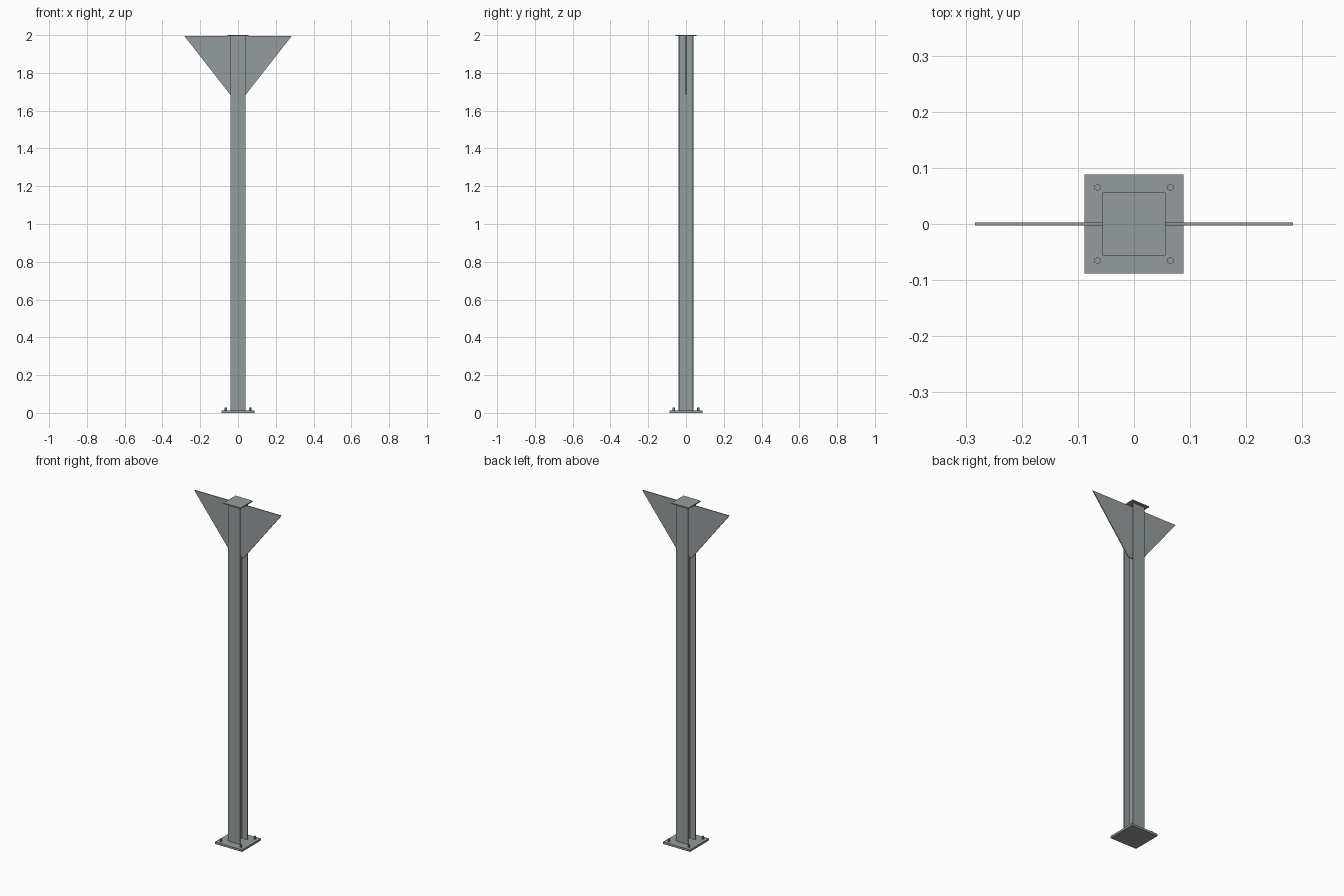
import bpy, bmesh, math

if "Cube" in bpy.data.objects:
    bpy.data.objects.remove(bpy.data.objects["Cube"])

steel = bpy.data.materials.new("steel_grey")
steel.diffuse_color = (0.30, 0.33, 0.34, 1)
steel.use_nodes = True
steel.node_tree.nodes["Principled BSDF"].inputs["Base Color"].default_value = steel.diffuse_color

BASE_T, CAP_T = 0.012, 0.006      # plate thicknesses
HALF, FLANGE, WEB = 0.039, 0.006, 0.005
TOP = 2.0 - CAP_T


def prism(name, pts, offset, direction):
    """Extrude a flat outline given as 3D points along a direction."""
    bm = bmesh.new()
    face = bm.faces.new([bm.verts.new([p[i] + offset[i] for i in range(3)]) for p in pts])
    res = bmesh.ops.extrude_face_region(bm, geom=[face])
    verts = [v for v in res["geom"] if isinstance(v, bmesh.types.BMVert)]
    bmesh.ops.translate(bm, verts=verts, vec=direction)
    bmesh.ops.recalc_face_normals(bm, faces=bm.faces)
    mesh = bpy.data.meshes.new(name)
    bm.to_mesh(mesh)
    bm.free()
    mesh.materials.append(steel)
    obj = bpy.data.objects.new(name, mesh)
    bpy.context.collection.objects.link(obj)
    return obj


def plate(name, half, z, t):
    pts = [(-half, -half, z), (half, -half, z), (half, half, z), (-half, half, z)]
    return prism(name, pts, (0, 0, 0), (0, 0, t))


# Base and cap plates
plate("base_plate", 0.088, 0, BASE_T)
plate("cap_plate", 0.056, TOP, CAP_T)

# H-section column: flanges face front and back, web runs between them
h, i, w = HALF, HALF - FLANGE, WEB / 2
outline = [(-h, -h), (h, -h), (h, -i), (w, -i), (w, i), (h, i),
           (h, h), (-h, h), (-h, i), (-w, i), (-w, -i), (-h, -i)]
prism("column", [(x, y, BASE_T) for x, y in outline], (0, 0, 0), (0, 0, TOP - BASE_T))

# Triangular gusset wings, welded to the web on both sides
for side, s in (("left", -1), ("right", 1)):
    pts = [(s * w, 0, 1.682), (s * h, 0, 1.682), (s * 0.283, 0, TOP), (s * w, 0, TOP)]
    prism("gusset_" + side, pts, (0, -0.0025, 0), (0, 0.005, 0))

# Hexagonal anchor bolts in the base plate corners
for sx in (-1, 1):
    for sy in (-1, 1):
        ring = [(0.0065 * math.sin(k * math.pi / 3), 0.0065 * math.cos(k * math.pi / 3), BASE_T)
                for k in range(6)]
        prism("anchor_bolt", ring, (sx * 0.065, sy * 0.065, 0), (0, 0, 0.016))
